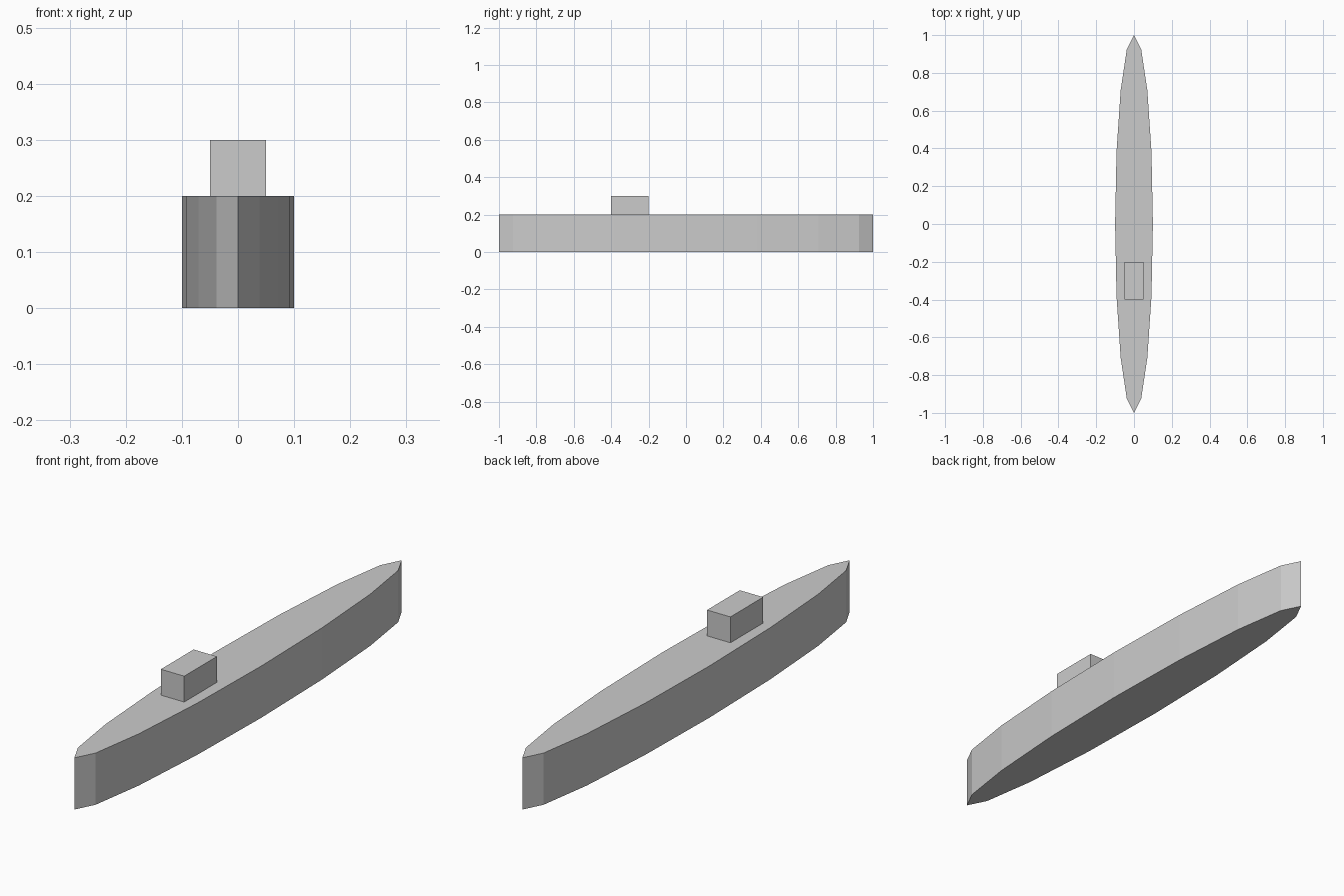
import bpy

if "Cube" in bpy.data.objects:
    bpy.data.objects.remove(bpy.data.objects["Cube"])

# Hull: 16-sided cylinder squeezed into a long pointed ellipse
bpy.ops.mesh.primitive_cylinder_add(vertices=16, radius=1, depth=0.2, location=(0, 0, 0.1))
hull = bpy.context.object
hull.name = "hull"
hull.scale = (0.1, 1, 1)
bpy.ops.object.transform_apply(location=False, rotation=False, scale=True)

# Cabin: small box standing on the deck, toward the front
bpy.ops.mesh.primitive_cube_add(size=1, location=(0, -0.3, 0.25))
cabin = bpy.context.object
cabin.name = "cabin"
cabin.scale = (0.1, 0.2, 0.1)
bpy.ops.object.transform_apply(location=False, rotation=False, scale=True)
